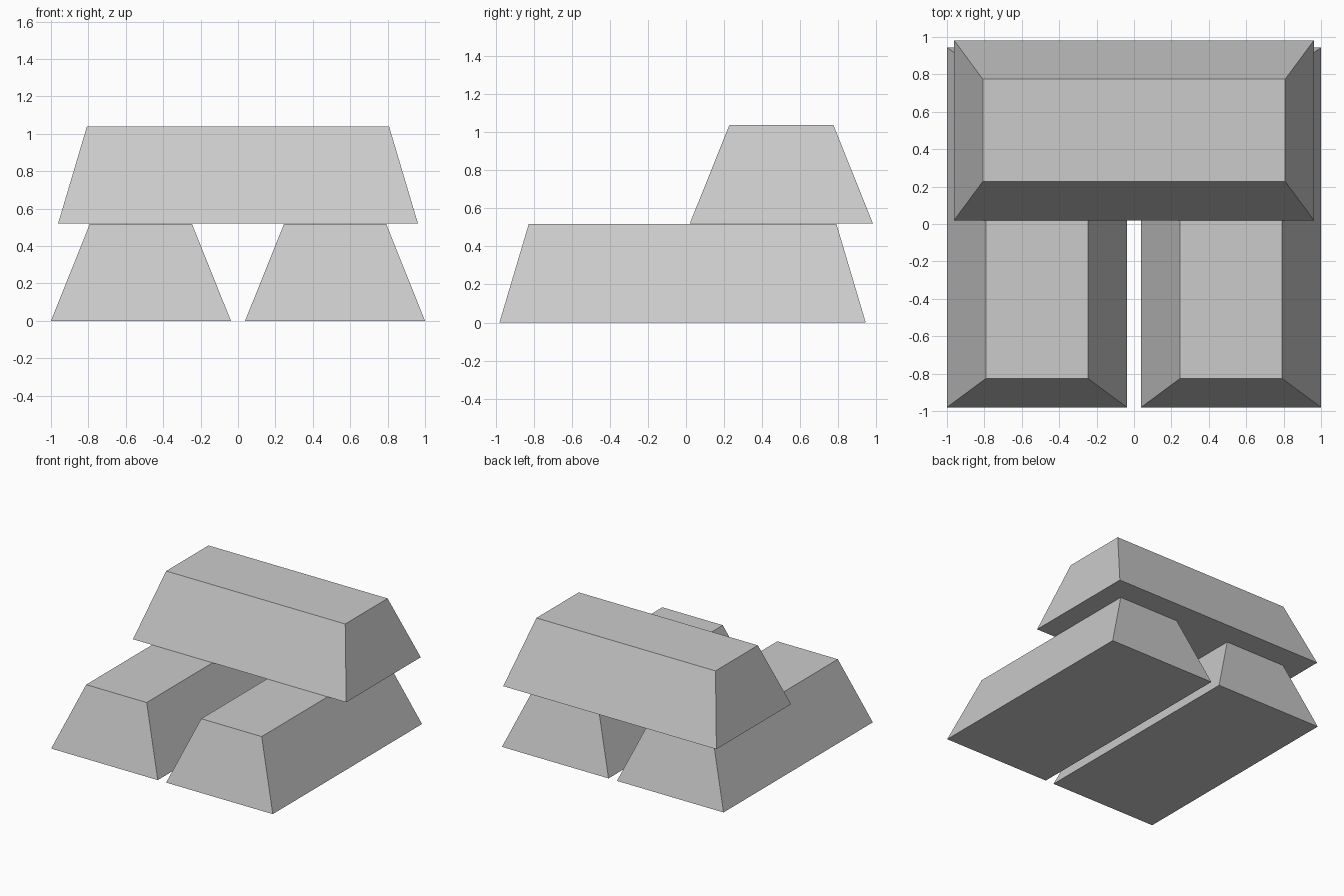
import bpy
import bmesh
from math import pi

if "Cube" in bpy.data.objects:
    bpy.data.objects.remove(bpy.data.objects["Cube"])

HEIGHT = 0.518
BASE = (0.481, 0.962)   # half width, half length at the bottom
TOP = (0.273, 0.808)    # half width, half length at the top


def add_bar(name, location, turn=0.0):
    """Tapered ingot: a cube whose lower and upper faces are sized separately."""
    bm = bmesh.new()
    bmesh.ops.create_cube(bm, size=2)
    for v in bm.verts:
        half_x, half_y = TOP if v.co.z > 0 else BASE
        v.co.x *= half_x
        v.co.y *= half_y
        v.co.z = HEIGHT if v.co.z > 0 else 0
    mesh = bpy.data.meshes.new(name)
    bm.to_mesh(mesh)
    bm.free()
    bar = bpy.data.objects.new(name, mesh)
    bar.location = location
    bar.rotation_euler.z = turn
    bpy.context.collection.objects.link(bar)


# Two lower bars side by side
for side, x in (("left", -0.519), ("right", 0.519)):
    add_bar(f"lower_bar_{side}", (x, -0.018, 0))

# Upper bar laid crosswise over the back
add_bar("upper_bar", (0, 0.501, 0.520), pi / 2)
